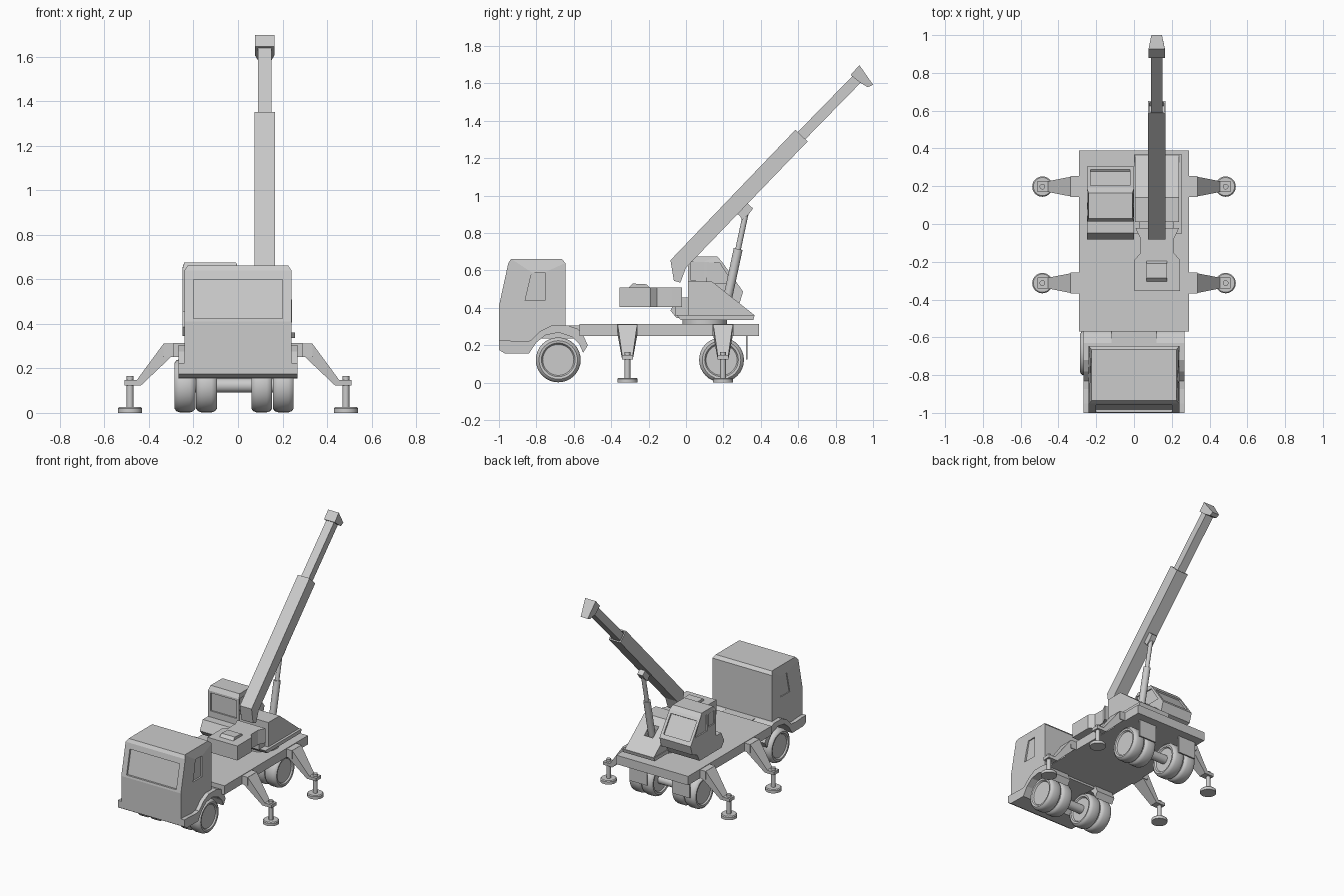
import bpy, bmesh, math
from mathutils import Vector


def finish(name, bm, smooth=False):
    bmesh.ops.recalc_face_normals(bm, faces=bm.faces)
    me = bpy.data.meshes.new(name)
    bm.to_mesh(me)
    bm.free()
    ob = bpy.data.objects.new(name, me)
    bpy.context.collection.objects.link(ob)
    if smooth:
        bpy.ops.object.select_all(action='DESELECT')
        ob.select_set(True)
        bpy.context.view_layer.objects.active = ob
        bpy.ops.object.shade_smooth_by_angle(angle=math.radians(35))
    return ob


def prism(name, pts, axis, a, b, shape=None):
    """Extrude a 2D outline along an axis; shape optionally moves each vertex."""
    put = {'x': lambda p, t: Vector((t, p[0], p[1])),
           'y': lambda p, t: Vector((p[0], t, p[1])),
           'z': lambda p, t: Vector((p[0], p[1], t))}[axis]
    bm = bmesh.new()
    lo = [bm.verts.new(put(p, a)) for p in pts]
    hi = [bm.verts.new(put(p, b)) for p in pts]
    bm.faces.new(lo)
    bm.faces.new(hi)
    n = len(pts)
    for i in range(n):
        j = (i + 1) % n
        bm.faces.new((lo[i], lo[j], hi[j], hi[i]))
    if shape:
        for v in bm.verts:
            shape(v.co)
    return finish(name, bm)


def box(name, x0, x1, y0, y1, z0, z1):
    return prism(name, [(x0, y0), (x1, y0), (x1, y1), (x0, y1)], 'z', z0, z1)


def lathe(name, prof, origin, direction, seg=32):
    """Revolve (radius, height) points around a direction from an origin."""
    rot = Vector(direction).to_track_quat('Z', 'Y')
    bm = bmesh.new()
    rings = []
    for r, h in prof:
        rings.append([bm.verts.new(Vector(origin) + rot @ Vector(
            (r * math.cos(2 * math.pi * k / seg), r * math.sin(2 * math.pi * k / seg), h)))
            for k in range(seg)])
    for p, q in zip(rings, rings[1:]):
        for k in range(seg):
            m = (k + 1) % seg
            bm.faces.new((p[k], p[m], q[m], q[k]))
    bm.faces.new(rings[0])
    bm.faces.new(rings[-1])
    return finish(name, bm, True)


def rod(name, p, q, r, seg=20):
    d = Vector(q) - Vector(p)
    return lathe(name, [(r, 0), (r, d.length)], p, d, seg)


def cut(ob, cutter):
    mod = ob.modifiers.new("recess", 'BOOLEAN')
    mod.operation, mod.solver, mod.object = 'DIFFERENCE', 'EXACT', cutter
    bpy.context.view_layer.objects.active = ob
    bpy.ops.object.modifier_apply(modifier=mod.name)
    bpy.data.objects.remove(cutter, do_unlink=True)


# Carrier deck and neck under the cab
box("deck", -0.29, 0.29, -0.57, 0.39, 0.25, 0.315)
box("chassis_neck", -0.12, 0.12, -0.9, -0.56, 0.235, 0.305)


# Driver cab with narrowed roof edge and recessed windows
def roof_taper(co):
    if co.z > 0.655:
        co.x *= 0.94


cab = prism("driver_cab", [(-1, 0.22), (-1, 0.41), (-0.95, 0.64), (-0.935, 0.662),
                           (-0.665, 0.662), (-0.645, 0.64), (-0.645, 0.29),
                           (-0.72, 0.29), (-0.77, 0.27), (-0.81, 0.22)],
            'x', -0.24, 0.24, roof_taper)
cut(cab, prism("cutter", [(-1.05, 0.425), (-0.983, 0.425), (-0.945, 0.6), (-1.05, 0.6)],
               'x', -0.2, 0.2))
for s in (-1, 1):
    cut(cab, prism("cutter", [(-0.86, 0.44), (-0.755, 0.44), (-0.755, 0.59), (-0.825, 0.59)],
                   'x', s * 0.228, s * 0.3))

# Bumper and front wheel arches
prism("bumper", [(-1, 0.225), (-1, 0.175), (-0.97, 0.157), (-0.84, 0.155),
                 (-0.8, 0.215), (-0.95, 0.225)], 'x', -0.268, 0.268)
for s in (-1, 1):
    prism("front_fender", [(-0.96, 0.21), (-0.84, 0.155), (-0.8, 0.215), (-0.75, 0.255),
                           (-0.68, 0.268), (-0.61, 0.245), (-0.57, 0.205), (-0.55, 0.16),
                           (-0.525, 0.2), (-0.55, 0.255), (-0.58, 0.288), (-0.63, 0.306),
                           (-0.72, 0.306), (-0.78, 0.275), (-0.83, 0.225)],
          'x', s * 0.12, s * 0.268)

# Axles and twin tyres
tyre = [(0.07, 0.012), (0.083, 0.012), (0.09, 0.002), (0.103, 0), (0.114, 0.008), (0.12, 0.024),
        (0.12, 0.069), (0.114, 0.085), (0.103, 0.093), (0.09, 0.091), (0.083, 0.081), (0.07, 0.081)]
for axle, y in (("front", -0.683), ("rear", 0.19)):
    rod(axle + "_axle", (-0.2, y, 0.123), (0.17, y, 0.123), 0.032)
    for x in (-0.285, -0.188, 0.06, 0.157):
        lathe(axle + "_wheel", tyre, (x, y, 0.122), (1, 0, 0))

# Mud flaps behind the rear wheels
for x in (-0.19, 0.155):
    box("mud_flap", x - 0.07, x + 0.07, 0.32, 0.33, 0.125, 0.255)

# Outriggers
for y in (-0.313, 0.198):
    for s in (-1, 1):
        def narrow(co, y=y):
            if abs(co.x) > 0.35:
                co.y = y + (co.y - y) * 0.55
        box("outrigger_sleeve", *sorted((s * 0.26, s * 0.335)), y - 0.055, y + 0.055, 0.25, 0.311)
        prism("outrigger_arm", [(s * x, z) for x, z in (
            (0.3, 0.252), (0.335, 0.31), (0.455, 0.147), (0.51, 0.147),
            (0.51, 0.124), (0.435, 0.124))], 'y', y - 0.052, y + 0.052, narrow)
        rod("outrigger_post", (s * 0.485, y, 0.01), (s * 0.485, y, 0.165), 0.015)
        lathe("outrigger_foot", [(0.054, 0), (0.054, 0.02), (0.048, 0.026)],
              (s * 0.485, y, 0), (0, 0, 1))

# Slewing ring, base plate and sloping turret body
rod("slewing_ring", (0.12, 0.1, 0.31), (0.12, 0.1, 0.338), 0.12, 32)
prism("turret_plate", [(-0.05, 0.362), (-0.03, 0.336), (0.36, 0.336), (0.367, 0.362)],
      'x', 0, 0.255)
turret = prism("turret_body", [(0.01, 0.36), (0.01, 0.54), (0.14, 0.54), (0.365, 0.362)],
               'x', 0.005, 0.237)
cut(turret, box("cutter", 0.085, 0.155, 0.19, 0.26, 0.42, 0.6))
box("counterweight_link", 0.03, 0.21, -0.06, 0.02, 0.36, 0.455)

# Counterweight with waist, and its top hatch
half = [(0.12, -0.355), (0.12, -0.19), (0.09, -0.155), (0.09, -0.075), (0.115, -0.022)]
prism("counterweight", [(0.123 + x, y) for x, y in half] +
      [(0.123 - x, y) for x, y in reversed(half)], 'z', 0.405, 0.51)
prism("engine_hatch", [(-0.31, 0.505), (-0.285, 0.53), (-0.21, 0.526), (-0.19, 0.505)],
      'x', 0.065, 0.175)


# Operator cab with recessed windows
def op_taper(co):
    if co.z > 0.66:
        co.x = -0.125 + (co.x + 0.125) * 0.93


op = prism("operator_cab", [(-0.05, 0.345), (-0.083, 0.385), (-0.048, 0.455), (0.012, 0.455),
                            (0.012, 0.645), (0.03, 0.676), (0.165, 0.676), (0.19, 0.65),
                            (0.305, 0.487), (0.285, 0.42), (0.23, 0.4), (0.2, 0.345)],
           'x', -0.25, 0, op_taper)
cut(op, prism("cutter", [(0.195, 0.625), (0.279, 0.506), (0.36, 0.56), (0.27, 0.68)],
              'x', -0.23, -0.02))
cut(op, box("cutter", -0.23, -0.02, -0.03, 0.022, 0.5, 0.63))
for a, b in ((-0.3, -0.24), (-0.01, 0.05)):
    cut(op, box("cutter", a, b, 0.025, 0.095, 0.55, 0.645))
    cut(op, prism("cutter", [(0.11, 0.53), (0.25, 0.53), (0.18, 0.64), (0.11, 0.645)], 'x', a, b))

# Telescopic boom: main section, inner section, head
main = prism("boom_main", [(-0.083, 0.655), (0.585, 1.352), (0.65, 1.29), (0.0, 0.615),
                           (-0.03, 0.535), (-0.065, 0.545)], 'x', 0.073, 0.167)
u, n = Vector((0.695, 0.719)), Vector((0.719, -0.695))
c = Vector((0.6175, 1.321))
cut(main, prism("cutter", [c - u * .025 - n * .036, c + u * .05 - n * .036,
                           c + u * .05 + n * .036, c - u * .025 + n * .036], 'x', 0.082, 0.158))
c0, c1 = c - u * 0.05, Vector((0.925, 1.635))
prism("boom_inner", [c0 - n * .028, c1 - n * .028, c1 + n * .028, c0 + n * .028],
      'x', 0.089, 0.151)


def head_taper(co):
    if co.y > 0.95:
        co.x = 0.12 + (co.x - 0.12) * 0.65


prism("boom_head", [(0.88, 1.645), (0.927, 1.698), (1.0, 1.593), (0.972, 1.58), (0.93, 1.605)],
      'x', 0.077, 0.163, head_taper)

# Luffing cylinder and its boom lug
low, top = Vector((0.12, 0.22, 0.44)), Vector((0.12, 0.325, 0.93))
rod("lift_cylinder", low, low.lerp(top, 0.56), 0.024)
rod("lift_rod", low.lerp(top, 0.5), top, 0.015)
prism("lift_lug", [(0.27, 0.905), (0.325, 0.962), (0.358, 0.932), (0.335, 0.9), (0.3, 0.87),
                   (0.29, 0.89)], 'x', 0.098, 0.142)
